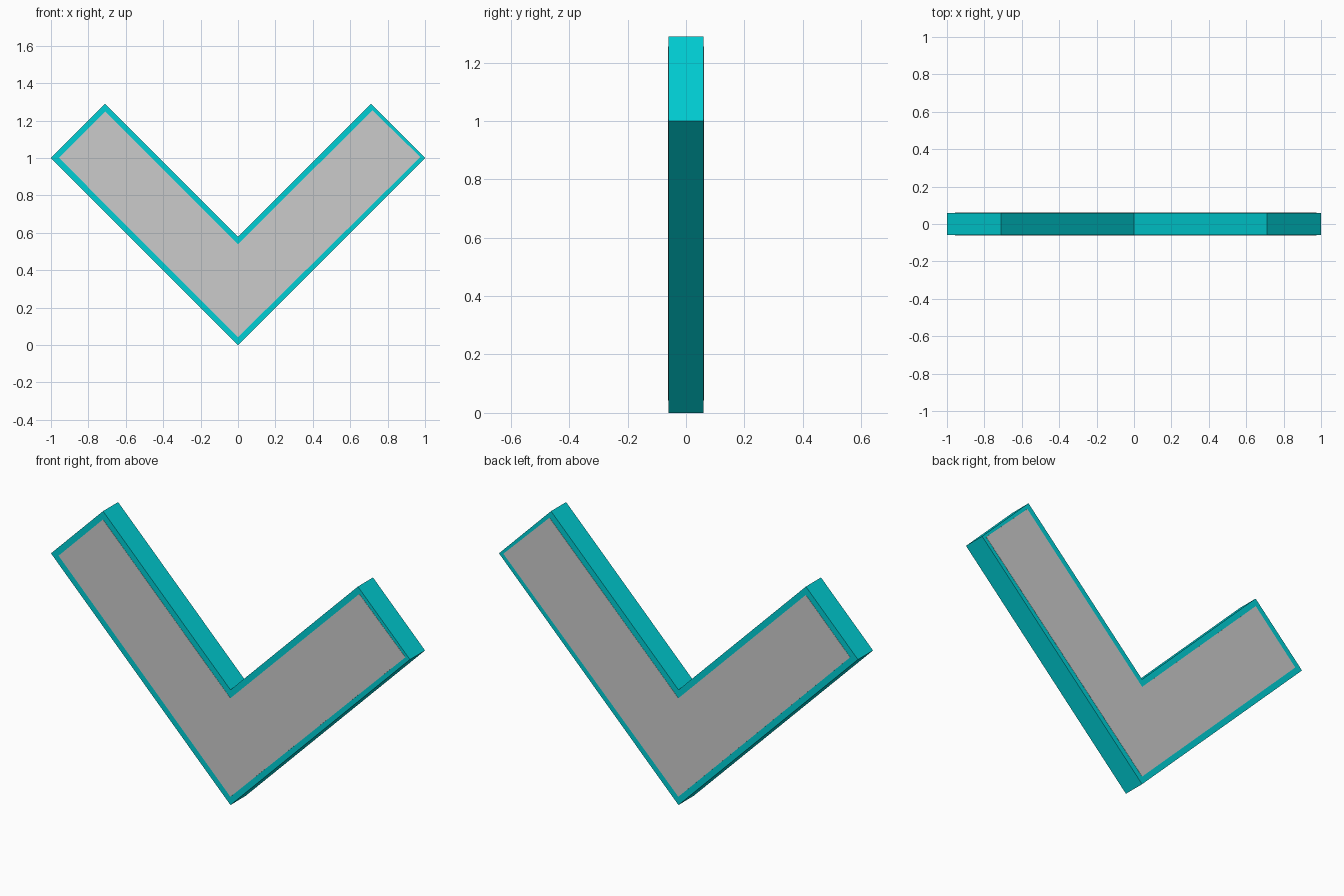
import bpy
import bmesh

if "Cube" in bpy.data.objects:
    bpy.data.objects.remove(bpy.data.objects["Cube"])


def material(name, color):
    m = bpy.data.materials.new(name)
    m.diffuse_color = color
    m.use_nodes = True
    m.node_tree.nodes["Principled BSDF"].inputs["Base Color"].default_value = m.diffuse_color
    return m


def prism(name, outline, y0, y1, mat=None):
    """Extrude an x-z outline from y0 to y1."""
    bm = bmesh.new()
    face = bm.faces.new([bm.verts.new((x, y0, z)) for x, z in outline])
    ext = bmesh.ops.extrude_face_region(bm, geom=[face])
    verts = [v for v in ext["geom"] if isinstance(v, bmesh.types.BMVert)]
    bmesh.ops.translate(bm, verts=verts, vec=(0, y1 - y0, 0))
    bmesh.ops.recalc_face_normals(bm, faces=bm.faces)
    me = bpy.data.meshes.new(name)
    bm.to_mesh(me)
    bm.free()
    ob = bpy.data.objects.new(name, me)
    bpy.context.collection.objects.link(ob)
    if mat:
        me.materials.append(mat)
    return ob


teal = material("teal", (0.0, 0.62, 0.66, 1))

# Chevron body whose rim and sides are teal
rim = [(0, 0), (1, 1), (0.71, 1.29), (0, 0.58), (-0.71, 1.29), (-1, 1)]
prism("chevron_body", rim, -0.06, 0.06, teal)

# Grey inlays nearly flush with both faces, reaching closer to the right end
inlay = [(0, 0.042), (0.975, 1.005), (0.718, 1.255), (0, 0.538),
         (-0.71, 1.248), (-0.957, 1)]
for name, side in (("front_inlay", -1), ("back_inlay", 1)):
    prism(name, inlay, side * 0.055, side * 0.061)
